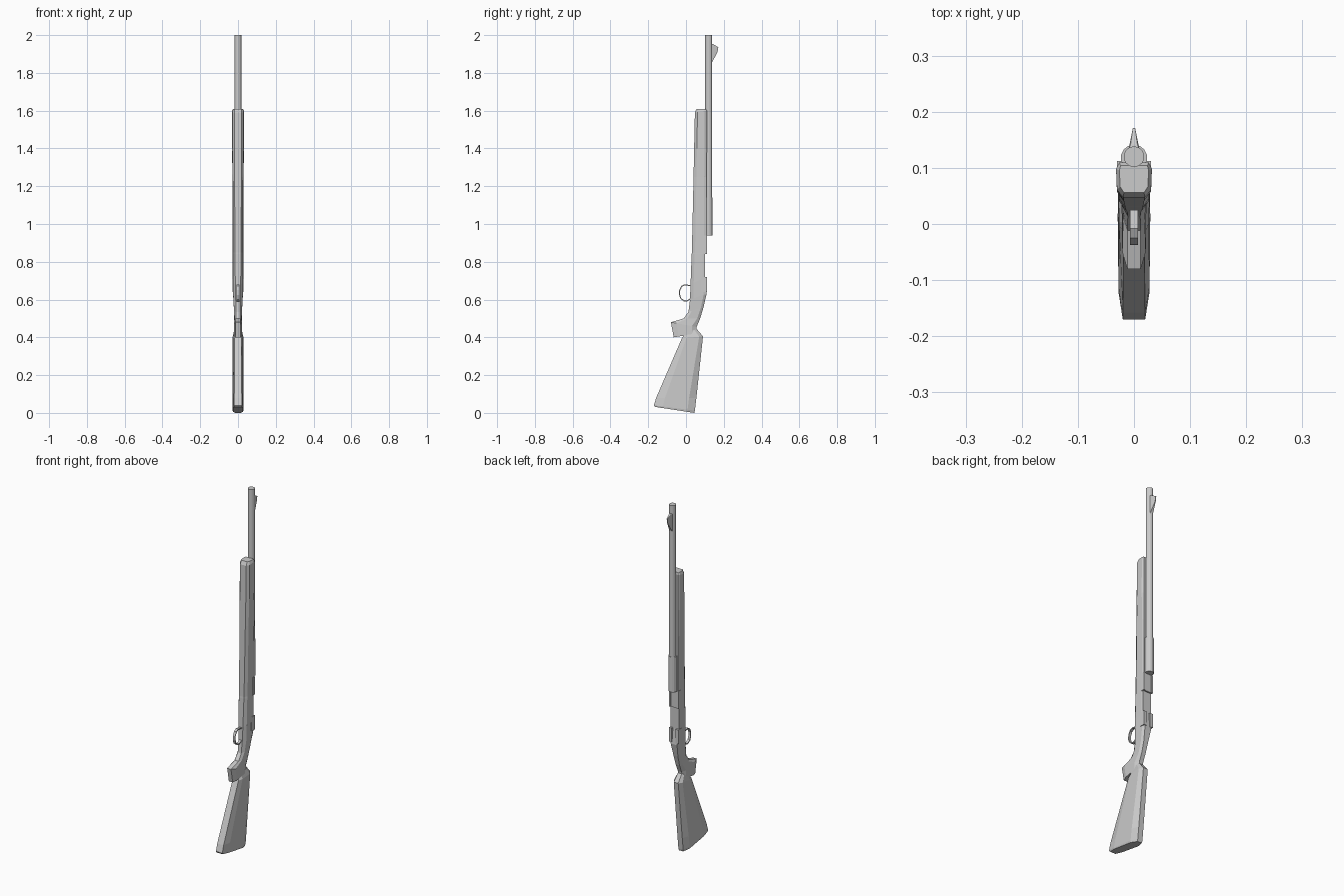
import bpy, bmesh, math
from mathutils import Vector

if "Cube" in bpy.data.objects:
    bpy.data.objects.remove(bpy.data.objects["Cube"])


def finish(name, bm):
    bmesh.ops.recalc_face_normals(bm, faces=bm.faces)
    me = bpy.data.meshes.new(name)
    bm.to_mesh(me)
    bm.free()
    ob = bpy.data.objects.new(name, me)
    bpy.context.collection.objects.link(ob)
    return ob


def loft(name, sections):
    """Octagonal sections: front y,z, back y,z, front half width, full half width, back half width."""
    bm = bmesh.new()
    rings = []
    for fy, fz, by, bz, wf, w, wb in sections:
        f, b = Vector((0, fy, fz)), Vector((0, by, bz))
        half = [(wf, 0), (w * .95, .22), (w, .82), (wb, 1)]
        loop = half + [(-x, t) for x, t in reversed(half)]
        rings.append([bm.verts.new(f.lerp(b, t) + Vector((x, 0, 0))) for x, t in loop])
    for a, b in zip(rings, rings[1:]):
        for i in range(8):
            j = (i + 1) % 8
            bm.faces.new((a[i], a[j], b[j], b[i]))
    bm.faces.new(rings[0])
    bm.faces.new(rings[-1])
    return finish(name, bm)


def hull(name, pts):
    """Convex solid from mirrored (half width, y, z) points."""
    bm = bmesh.new()
    for x, y, z in pts:
        for s in (-1, 1):
            bm.verts.new((s * x, y, z))
    bmesh.ops.convex_hull(bm, input=bm.verts)
    bmesh.ops.dissolve_limit(bm, angle_limit=.01, verts=bm.verts, edges=bm.edges)
    return finish(name, bm)


def tube(name, r, z0, z1, y=.12, sides=14):
    bm = bmesh.new()
    bmesh.ops.create_cone(bm, cap_ends=True, segments=sides, radius1=r, radius2=r, depth=z1 - z0)
    bmesh.ops.translate(bm, vec=(0, y, (z0 + z1) / 2), verts=bm.verts)
    return finish(name, bm)


def box(name, lo, hi):
    bm = bmesh.new()
    bmesh.ops.create_cube(bm, size=1)
    for v in bm.verts:
        v.co = [(a + b) / 2 + c * (b - a) for a, b, c in zip(lo, hi, v.co)]
    return finish(name, bm)


# Fore-end, wrist and grip in one long wooden piece
loft("fore_stock", [
    (.056, 1.61, .104, 1.61, .018, .026, .024),
    (.047, 1.59, .110, 1.60, .019, .032, .026),
    (.043, 1.40, .110, 1.40, .019, .032, .026),
    (.040, 1.25, .109, 1.25, .018, .029, .026),
    (.031, .85, .108, .85, .016, .028, .025),
    (.030, .84, .100, .84, .016, .028, .027),
    (.024, .68, .100, .72, .014, .028, .026),
    (.021, .60, .109, .63, .012, .026, .020),
    (.013, .535, .093, .56, .011, .022, .014),
    (-.012, .50, .075, .50, .012, .020, .012),
    (-.080, .48, .056, .455, .012, .022, .012),
    (-.065, .40, .052, .42, .012, .022, .012),
])

# Butt stock with slanted end
loft("butt_stock", [
    (-.010, .415, .056, .445, .012, .020, .012),
    (-.022, .395, .090, .405, .018, .028, .014),
    (-.158, .08, .055, .08, .020, .029, .015),
    (-.170, .04, .047, .012, .020, .029, .015),
    (-.165, .032, .044, .000, .018, .027, .013),
])

# Barrel, chamber and receiver
tube("barrel", .0185, .94, 2.0)
tube("chamber", .0235, .94, 1.14, y=.118)
box("receiver", (-.021, .07, .84), (.021, .108, .95))
for s in (-1, 1):
    n = "right" if s > 0 else "left"
    xs = sorted((s * .020, s * .030))
    box(n + "_receiver_rail", (xs[0], .092, .84), (xs[1], .112, .94))
    ex = sorted((s * .012, s * .029))
    box(n + "_rear_block", (ex[0], .08, .64), (ex[1], .111, .72))

# Front sight blade
hull("front_sight", [
    (.010, .132, 1.955), (.010, .132, 1.845), (.006, .142, 1.953),
    (.002, .171, 1.936), (.002, .166, 1.908),
])

# Trigger guard strip
pts = [(.032, .675), (-.008, .681), (-.025, .672), (-.036, .65), (-.037, .625),
       (-.029, .603), (-.012, .591), (.005, .590), (.026, .602)]
bm = bmesh.new()
inner = Vector((0, .634))
rows = []
for y, z in pts:
    p = Vector((y, z))
    q = p + (inner - p).normalized() * .006
    rows.append([bm.verts.new((x, c.x, c.y)) for x, c in
                 ((-.007, p), (.007, p), (.007, q), (-.007, q))])
for a, b in zip(rows, rows[1:]):
    for i in range(4):
        j = (i + 1) % 4
        bm.faces.new((a[i], a[j], b[j], b[i]))
bm.faces.new(rows[0])
bm.faces.new(rows[-1])
finish("trigger_guard", bm)
